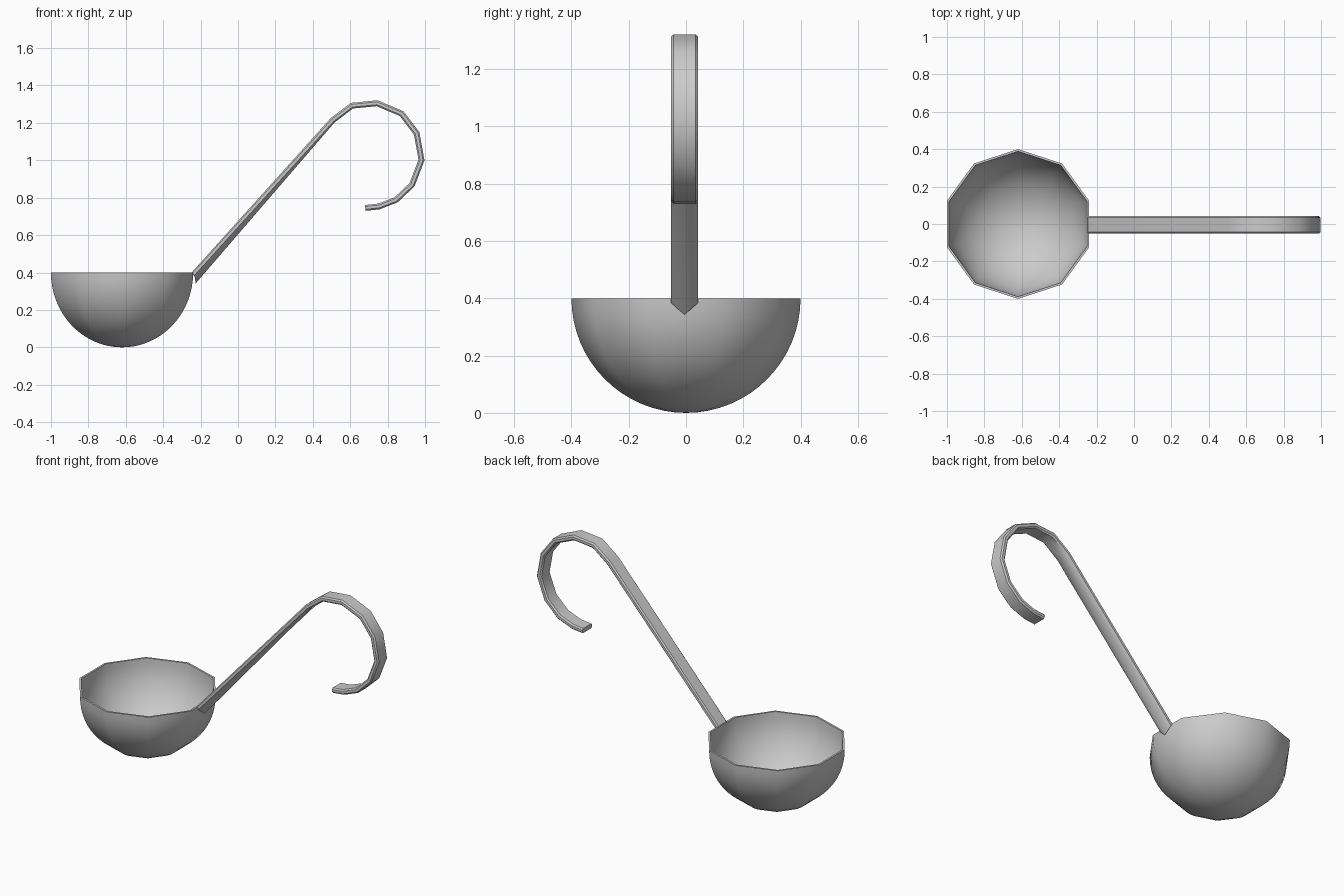
import bpy, bmesh, math
from mathutils import Vector

if "Cube" in bpy.data.objects:
    bpy.data.objects.remove(bpy.data.objects["Cube"])


def finish(name, bm, angle):
    bmesh.ops.recalc_face_normals(bm, faces=bm.faces)
    mesh = bpy.data.meshes.new(name)
    bm.to_mesh(mesh)
    bm.free()
    ob = bpy.data.objects.new(name, mesh)
    bpy.context.collection.objects.link(ob)
    bpy.ops.object.select_all(action='DESELECT')
    ob.select_set(True)
    bpy.context.view_layer.objects.active = ob
    bpy.ops.object.shade_smooth_by_angle(angle=math.radians(angle))
    return ob


def bridge(bm, a, b):
    n = len(a)
    for i in range(n):
        j = (i + 1) % n
        bm.faces.new((a[i], a[j], b[j], b[i]))


# Bowl: ten-sided hemispherical shell, outer wall then rim then inner wall
SIDES, STEPS, CX, R, WALL = 10, 16, -0.62, 0.4, 0.012
outer = [(R * math.sin(math.pi / 2 * k / STEPS), R - R * math.cos(math.pi / 2 * k / STEPS))
         for k in range(STEPS + 1)]
f = (R - WALL) / R
inner = [(r * f, R - (R - z) * f) for r, z in reversed(outer)]
bm = bmesh.new()
rings = []
for r, z in outer[1:] + inner[:-1]:
    rings.append([bm.verts.new((CX + r * math.cos(math.radians(18 + 36 * i)),
                                r * math.sin(math.radians(18 + 36 * i)), z))
                  for i in range(SIDES)])
for a, b in zip(rings, rings[1:]):
    bridge(bm, a, b)
for ring, z in ((rings[0], 0), (rings[-1], WALL)):
    pole = bm.verts.new((CX, 0, z))
    for i in range(SIDES):
        bm.faces.new((ring[i], ring[(i + 1) % SIDES], pole))
finish("bowl", bm, 40)

# Handle: strip swept along the outer edge of the hook
path = [Vector(p) for p in (
    (-0.243, 0.400), (0.495, 1.225), (0.603, 1.307), (0.746, 1.321), (0.885, 1.262),
    (0.970, 1.150), (0.997, 1.000), (0.944, 0.861), (0.853, 0.775), (0.757, 0.738),
    (0.682, 0.730))]
W, T, C, Y0 = 0.047, 0.031, 0.008, -0.005
section = [(-W, C), (-W + C, 0), (W - C, 0), (W, C),
           (W, T - C), (W - C, T), (0, T), (-W + C, T), (-W, T - C)]
bm = bmesh.new()
# Keeled foot where the handle meets the bowl
foot = [(-W, -0.242, 0.398), (-W + C, -0.246, 0.402), (W - C, -0.246, 0.402),
        (W, -0.242, 0.398), (W, -0.234, 0.384), (W - C, -0.232, 0.377),
        (0, -0.226, 0.342), (-W + C, -0.232, 0.377), (-W, -0.234, 0.384)]
rings = [[bm.verts.new((x, y + Y0, z)) for y, x, z in foot]]
for i in range(1, len(path)):
    din = (path[i] - path[i - 1]).normalized()
    dout = (path[i + 1] - path[i]).normalized() if i + 1 < len(path) else din
    t = (din + dout).normalized()
    n = Vector((t.y, -t.x)) / t.dot(din)
    rings.append([bm.verts.new((path[i].x + n.x * o, y + Y0, path[i].y + n.y * o))
                  for y, o in section])
for a, b in zip(rings, rings[1:]):
    bridge(bm, a, b)
bm.faces.new(rings[0])
bm.faces.new(rings[-1])
finish("hooked_handle", bm, 40)
